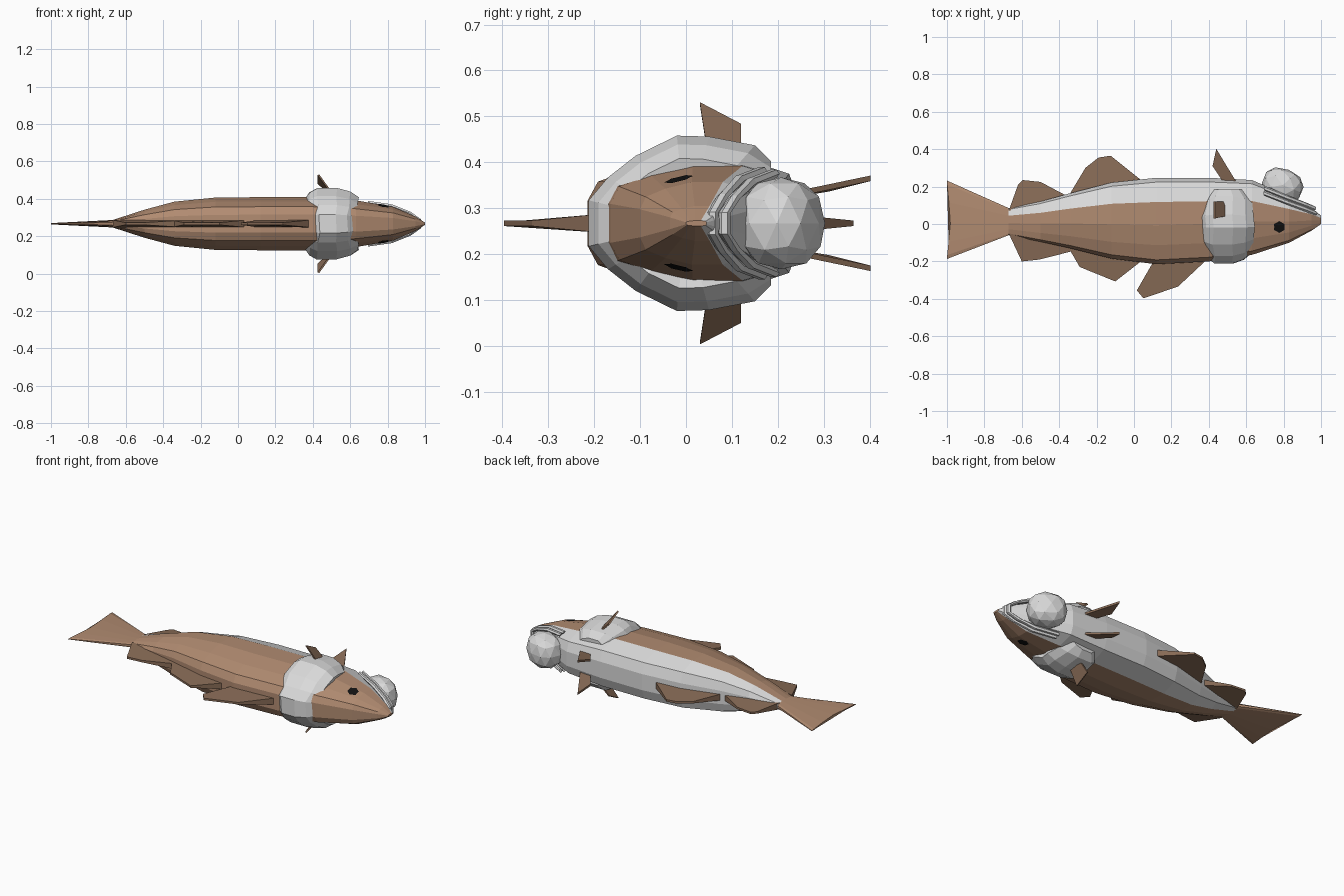
import bpy, bmesh, math
from mathutils import Vector, Matrix
from mathutils.bvhtree import BVHTree

if "Cube" in bpy.data.objects:
    bpy.data.objects.remove(bpy.data.objects["Cube"])

ZC = 0.267  # mirror plane height


def mat(name, rgb):
    m = bpy.data.materials.new(name)
    m.diffuse_color = (*rgb, 1)
    m.use_nodes = True
    m.node_tree.nodes["Principled BSDF"].inputs["Base Color"].default_value = m.diffuse_color
    return m


BROWN = mat("body_brown", (0.44, 0.26, 0.165))
FIN = mat("fin_brown", (0.25, 0.15, 0.095))
WHITE = mat("belly_white", (0.70, 0.70, 0.70))
BLACK = mat("eye_black", (0.006, 0.006, 0.006))


def finish(name, bm, *mats):
    bmesh.ops.recalc_face_normals(bm, faces=bm.faces)
    me = bpy.data.meshes.new(name)
    bm.to_mesh(me)
    ob = bpy.data.objects.new(name, me)
    for m in mats:
        me.materials.append(m)
    ob.location.z = ZC
    bpy.context.collection.objects.link(ob)
    return ob


def loft(rings, closed=True):
    """Skin a list of point rings and cap both ends."""
    bm = bmesh.new()
    vs = [[bm.verts.new(p) for p in r] for r in rings]
    n = len(vs[0])
    for a, b in zip(vs, vs[1:]):
        for i in range(n):
            j = (i + 1) % n
            bm.faces.new((a[i], a[j], b[j], b[i]))
    bm.faces.new(vs[0])
    bm.faces.new(vs[-1])
    return bm


# Body: stations (x, back y, belly y, half width), tail blade at the end
stations = [(1.0, 0.0, 0.045, 0.006), (0.95, -0.035, 0.085, 0.038), (0.83, -0.10, 0.15, 0.09),
            (0.63, -0.165, 0.235, 0.125), (0.4, -0.2, 0.247, 0.142), (0.12, -0.215, 0.247, 0.142),
            (-0.12, -0.185, 0.222, 0.14), (-0.34, -0.13, 0.165, 0.118), (-0.5, -0.095, 0.12, 0.075),
            (-0.67, -0.06, 0.085, 0.02), (-1.0, -0.187, 0.232, 0.004)]
half = [(0, 0.34), (0.05, 0.64), (0.22, 0.84), (0.45, 1.0), (0.72, 1.0), (0.95, 0.76), (1.0, 0.34)]
ring = half + [(t, -w) for t, w in reversed(half)]
body = loft([[(x, a + t * (b - a), w * h) for t, w in ring] for x, a, b, h in stations])
k = len(half)
for v in body.verts:      # shallow notch in the tail edge
    if v.co.x < -0.99:
        v.co.x += 0.02 * (1 - min(1, abs(v.co.y - 0.02) / 0.2))
for f in body.faces:      # white underside
    if len(f.verts) == 4:
        ts = []
        for v in f.verts:
            s = min(stations, key=lambda q: abs(q[0] - v.co.x))
            ts.append((v.co.y - s[1]) / (s[2] - s[1]))
        if min(ts) > 0.7 and f.calc_center_median().x > -0.65:
            f.material_index = 1
tree = BVHTree.FromBMesh(body)
finish("fish_body", body, BROWN, WHITE)

# Eyes: thin plates laid on the head
for side, s in (("upper", 1), ("lower", -1)):
    bm = bmesh.new()
    vs = []
    for i in range(12):
        a = i * math.tau / 12
        r = 0.032 if i % 2 else 0.027
        o = Vector((0.777 + r * math.cos(a), -0.015 + r * math.sin(a), s))
        hit = tree.ray_cast(o, Vector((0, 0, -s)))[0]
        vs.append(bm.verts.new(hit + Vector((0, -0.001, s * 0.004))))
    mid = tree.ray_cast(Vector((0.777, -0.015, s)), Vector((0, 0, -s)))[0]
    c = bm.verts.new(mid + Vector((0, -0.001, s * 0.005)))
    for i in range(12):
        bm.faces.new((vs[i], vs[(i + 1) % 12], c))
    ob = finish("eye_" + side, bm, BLACK)
    if s * ob.data.polygons[0].normal.z < 0:
        ob.data.flip_normals()

# Median fins: outlines in (x, y); first and last points are the thick root
fins = {
    "back_fin_front": [(0.11, -0.19), (0.015, -0.355), (0.05, -0.397), (0.235, -0.335), (0.39, -0.19)],
    "back_fin_middle": [(-0.36, -0.11), (-0.29, -0.23), (-0.1, -0.307), (0.05, -0.19)],
    "back_fin_rear": [(-0.67, -0.05), (-0.6, -0.2), (-0.505, -0.19), (-0.27, -0.13)],
    "belly_fin_front": [(-0.35, 0.15), (-0.26, 0.3), (-0.19, 0.355), (-0.125, 0.365), (0.05, 0.225)],
    "belly_fin_rear": [(-0.67, 0.07), (-0.62, 0.21), (-0.595, 0.235), (-0.5, 0.225), (-0.34, 0.14)],
}
for name, pts in fins.items():
    th = [0.02 if i in (0, len(pts) - 1) else 0.006 for i in range(len(pts))]
    finish(name, loft([[(x, y, s * t) for (x, y), t in zip(pts, th)] for s in (1, -1)]), FIN)

# Paired fins, mirrored across the mid plane
paired = {
    "side_fin": [(0.43, 0.03, 0.262), (0.43, 0.12, 0.215), (0.5, 0.12, 0.15), (0.5, 0.045, 0.165)],
    "throat_fin": [(0.44, 0.402, 0.098), (0.42, 0.31, 0.075), (0.48, 0.22, 0.06), (0.55, 0.22, 0.06)],
}
for name, pts in paired.items():
    d = Vector((0.004, 0, 0.002)) if name == "side_fin" else Vector((0, 0, 0.006))
    for side, s in (("upper", 1), ("lower", -1)):
        rings = [[(p[0] + q * d.x, p[1], s * (p[2] + q * d.z)) for p in pts] for q in (1, -1)]
        finish(name + "_" + side, loft(rings), FIN)

# Puffy collar wrapped over the back and both cheeks
arc = [(0.185, 0.135), (0.15, 0.17), (0.05, 0.189), (-0.02, 0.191), (-0.11, 0.147), (-0.17, 0.10), (-0.212, 0.05)]
arc = arc + [(y, -z) for y, z in reversed(arc)]
prof = [(-0.145, 0.72), (-0.125, 0.88), (-0.085, 1.0), (0.02, 1.0), (0.09, 0.9), (0.135, 0.74), (0.13, 0.6), (-0.13, 0.6)]
rings = []
for i, (y, z) in enumerate(arc):
    e = min(i, len(arc) - 1 - i)
    wid = (0.6, 0.9, 1, 1, 1, 0.93, 0.86)[e]
    rings.append([(0.505 + dx * wid + 0.006 * (i % 2), y if e == 0 else y * s, z * s) for dx, s in prof])
finish("cheek_collar", loft(rings), WHITE)

# Chin pouch
bm = bmesh.new()
bmesh.ops.create_icosphere(bm, subdivisions=2, radius=1)
for v in bm.verts:
    v.co = Vector([math.copysign(abs(c) ** 0.85, c) for c in v.co])
rot = Matrix.Rotation(math.radians(-22), 4, 'Z')
bmesh.ops.transform(bm, matrix=Matrix.Translation((0.795, 0.208, 0)) @ rot @ Matrix.Diagonal((0.112, 0.088, 0.1, 1)), verts=bm.verts)
finish("chin_pouch", bm, WHITE)

# Lips: two flattened bands bent around the jaw
for name, dy, grow in (("upper_lip", 0.0, 0.006), ("lower_lip", 0.026, 0.0)):
    path = [(0.70, 0.165, 0.108), (0.82, 0.115, 0.088), (0.91, 0.08, 0.055), (0.962, 0.058, 0.022)]
    path = path + [(x, y, -z) for x, y, z in reversed(path)]
    rings = []
    for x, y, z in path:
        out = Vector((x - 0.78, 0, z * 1.5)).normalized()
        c = Vector((x, y + dy, z)) + out * grow
        up = Vector((0, 1, 0))
        rings.append([c + out * a * 0.01 + up * b * 0.013 for a, b in ((1, 0.5), (0, 1), (-1, 0.5), (-1, -0.5), (0, -1), (1, -0.5))])
    finish(name, loft(rings), WHITE)
